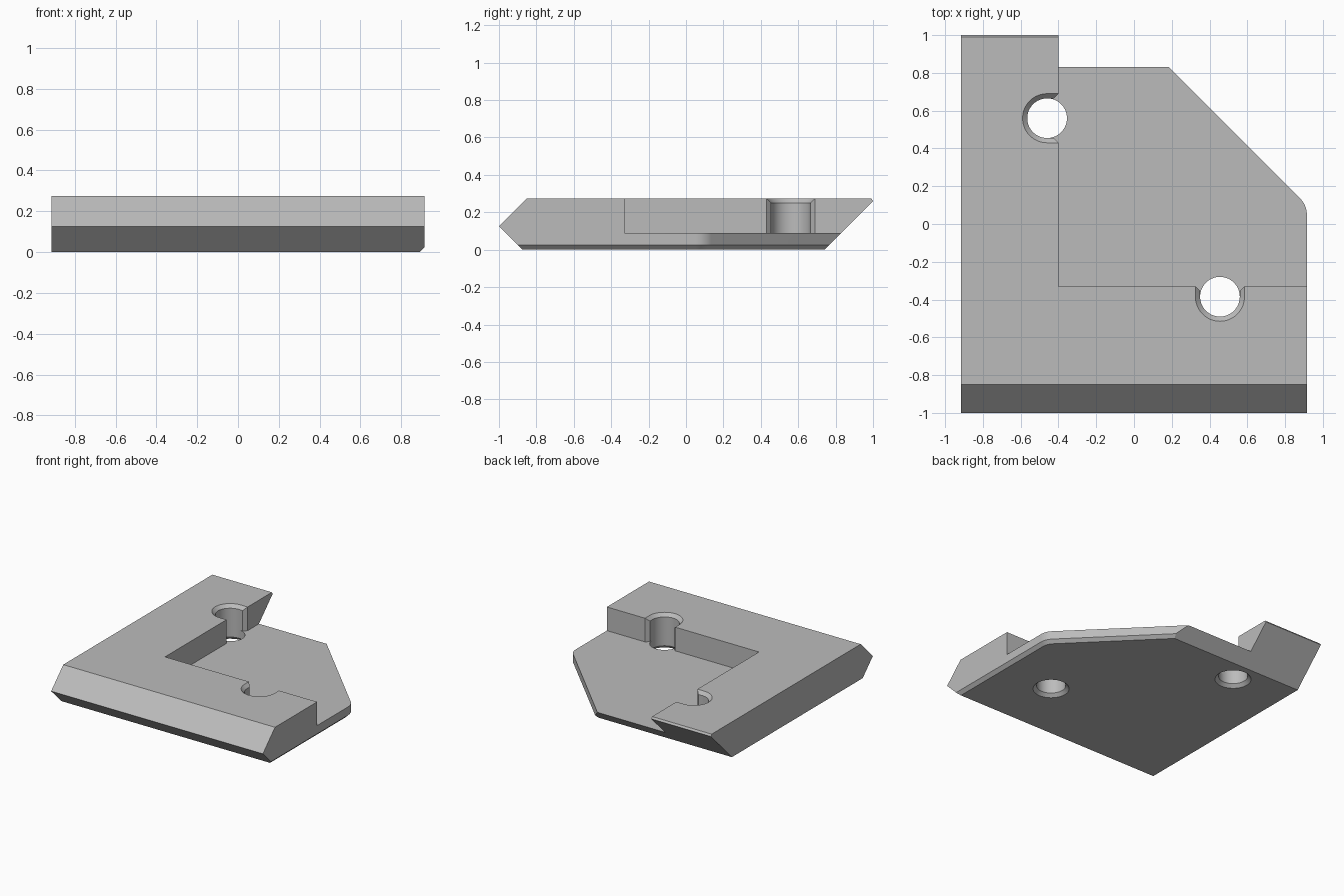
import bpy, bmesh
from math import sin, cos, pi, radians
from mathutils import Matrix

if "Cube" in bpy.data.objects:
    bpy.data.objects.remove(bpy.data.objects["Cube"])

TOP, FLOOR, BEVEL = 0.275, 0.09, 0.025
HALF_X, HOLE_R = 0.915, 0.105

grey = bpy.data.materials.new("plain_grey")
grey.use_nodes = True
grey.diffuse_color = (0.5, 0.5, 0.5, 1)
grey.node_tree.nodes["Principled BSDF"].inputs["Base Color"].default_value = (0.5, 0.5, 0.5, 1)


def loft(name, loops, matrix=Matrix()):
    """Closed solid through loops of 3D points with equal counts."""
    bm = bmesh.new()
    rings = [[bm.verts.new(p) for p in loop] for loop in loops]
    for a, b in zip(rings, rings[1:]):
        for i in range(len(a)):
            j = (i + 1) % len(a)
            bm.faces.new((a[i], a[j], b[j], b[i]))
    bm.faces.new(rings[0][::-1])
    bm.faces.new(rings[-1])
    bm.transform(matrix)
    bmesh.ops.recalc_face_normals(bm, faces=bm.faces)
    mesh = bpy.data.meshes.new(name)
    bm.to_mesh(mesh)
    bm.free()
    mesh.materials.append(grey)
    obj = bpy.data.objects.new(name, mesh)
    bpy.context.collection.objects.link(obj)
    return obj


def level(points, z):
    return [(x, y, z) for x, y in points]


def arc(r, start, end, steps, cx=0, cy=0):
    angles = [radians(start + (end - start) * i / steps) for i in range(steps + 1)]
    return [(cx + r * cos(a), cy + r * sin(a)) for a in angles]


def circle(r):
    return arc(r, 0, 360, 64)[:-1]


def boolean(target, tool, operation="DIFFERENCE"):
    mod = target.modifiers.new(tool.name, "BOOLEAN")
    mod.operation, mod.solver, mod.object = operation, "EXACT", tool
    bpy.context.view_layer.objects.active = target
    bpy.ops.object.modifier_apply(modifier=mod.name)
    bpy.data.objects.remove(tool)


# Bar profile with pointed front edge and undercut back, run across the width
profile = [(-1, 0.125), (-0.85, TOP), (0.99, TOP), (1, 0.26), (0.74, 0), (-0.875, 0)]
plate = loft("corner_plate", [[(x, y, z) for y, z in profile] for x in (-HALF_X, HALF_X)])


# Plan outline: clipped, rounded corner with a bevel along the bottom edge
def outline(inset):
    r = 0.12 - inset
    cx, cy = HALF_X - 0.12, 0.05
    corner = arc(r, 0, 45, 10, cx, cy)
    ex, ey = corner[-1]
    return [(-1.2, -1.2), (cx + r, -1.2)] + corner + [(ex + ey - 1.2, 1.2), (-1.2, 1.2)]


boolean(plate, loft("outline_tool", [level(outline(i), z) for i, z in
        ((BEVEL + 0.1, -0.1), (BEVEL, 0), (0, BEVEL), (0, 0.5))]), "INTERSECT")

# Square recess that leaves an L-shaped raised border
recess = [(-0.4, -0.33), (1.5, -0.33), (1.5, 1.5), (-0.4, 1.5)]
boolean(plate, loft("recess_tool", [level(recess, FLOOR), level(recess, 0.5)]))


# Screw holes, each opening sideways into the recess (local +x)
def screw_hole(x, y, angle, reach):
    place = Matrix.Translation((x, y, 0)) @ Matrix.Rotation(angle, 4, "Z")
    wide, e = HOLE_R + BEVEL, 0.02

    def slot(r):
        return arc(r, 90, 270, 32) + [(reach + e, -r), (reach + e, r)]

    mouth = [(0, -HOLE_R), (reach - BEVEL, -HOLE_R), (reach + e, -wide - e),
             (reach + e, wide + e), (reach - BEVEL, HOLE_R), (0, HOLE_R)]
    tools = [
        ("shaft_tool", [level(circle(HOLE_R), z) for z in (-0.1, 0.5)]),
        ("lower_countersink", [level(circle(wide + e), -e), level(circle(HOLE_R), BEVEL)]),
        ("mouth_tool", [level(mouth, z) for z in (FLOOR, 0.5)]),
        ("upper_countersink", [level(slot(HOLE_R), TOP - BEVEL), level(slot(wide + e), TOP + e)]),
    ]
    for name, loops in tools:
        boolean(plate, loft(name, loops, place))


screw_hole(-0.46, 0.56, 0, 0.06)
screw_hole(0.455, -0.385, pi / 2, 0.055)

# Smooth the holes and rounded corner, keep the rest crisp
bpy.ops.object.select_all(action="DESELECT")
plate.select_set(True)
bpy.context.view_layer.objects.active = plate
bpy.ops.object.shade_smooth_by_angle(angle=radians(25))
